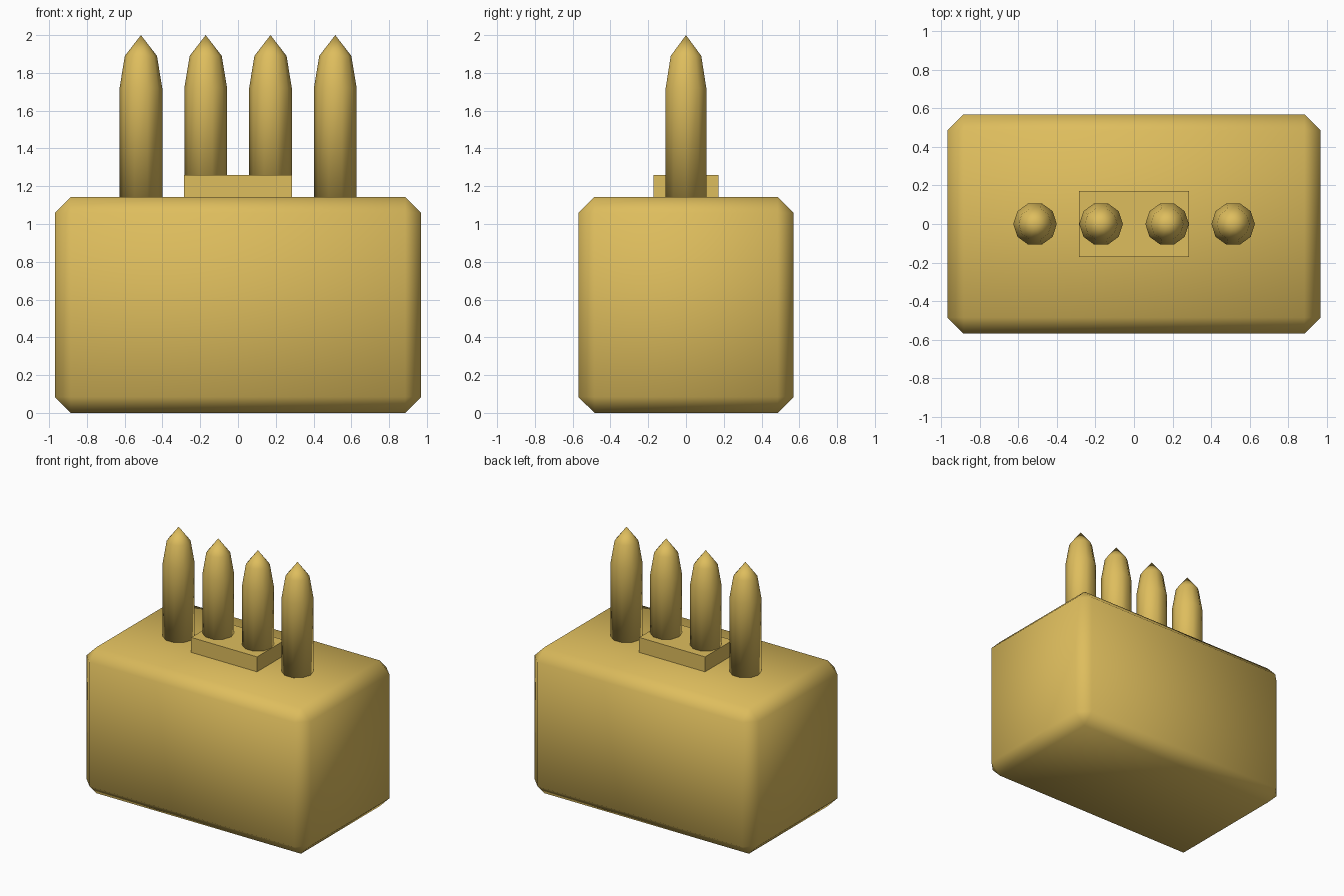
import bpy, bmesh, math

if "Cube" in bpy.data.objects:
    bpy.data.objects.remove(bpy.data.objects["Cube"])

gold = bpy.data.materials.new("gold")
gold.diffuse_color = (0.73, 0.51, 0.11, 1)
gold.use_nodes = True
gold.node_tree.nodes["Principled BSDF"].inputs["Base Color"].default_value = gold.diffuse_color


def finish(name, bm, smooth):
    bmesh.ops.recalc_face_normals(bm, faces=bm.faces)
    for f in bm.faces:
        f.smooth = smooth
    me = bpy.data.meshes.new(name)
    bm.to_mesh(me)
    bm.free()
    me.materials.append(gold)
    ob = bpy.data.objects.new(name, me)
    bpy.context.collection.objects.link(ob)
    return ob


def box(name, size, z0, chamfer=0, smooth=False):
    bm = bmesh.new()
    bmesh.ops.create_cube(bm, size=1)
    for v in bm.verts:
        v.co = (v.co.x * size[0], v.co.y * size[1], z0 + (v.co.z + 0.5) * size[2])
    if chamfer:
        bmesh.ops.bevel(bm, geom=bm.edges[:], offset=chamfer, segments=1,
                        affect='EDGES', profile=0.5)
    return finish(name, bm, smooth)


def pin(name, x, z0, sides=10):
    # Straight shaft with a two-step pointed tip
    bm = bmesh.new()
    rings = []
    for r, z in [(0.113, z0), (0.113, 1.72), (0.085, 1.89)]:
        rings.append([bm.verts.new((x + r * math.cos(math.tau * i / sides),
                                    r * math.sin(math.tau * i / sides), z))
                      for i in range(sides)])
    tip = bm.verts.new((x, 0, 2.0))
    bm.faces.new(rings[0])
    for i in range(sides):
        j = (i + 1) % sides
        for a, b in zip(rings, rings[1:]):
            bm.faces.new((a[i], a[j], b[j], b[i]))
        bm.faces.new((rings[-1][i], rings[-1][j], tip))
    return finish(name, bm, True)


# Chamfered main block and the small plate on top
box("body", (1.94, 1.14, 1.143), 0, 0.085, True)
box("top_plate", (0.57, 0.343, 0.117), 1.143)

# Row of four pins
for n in range(4):
    pin(f"pin_{n + 1}", -0.514 + n * 0.343, 1.143)
